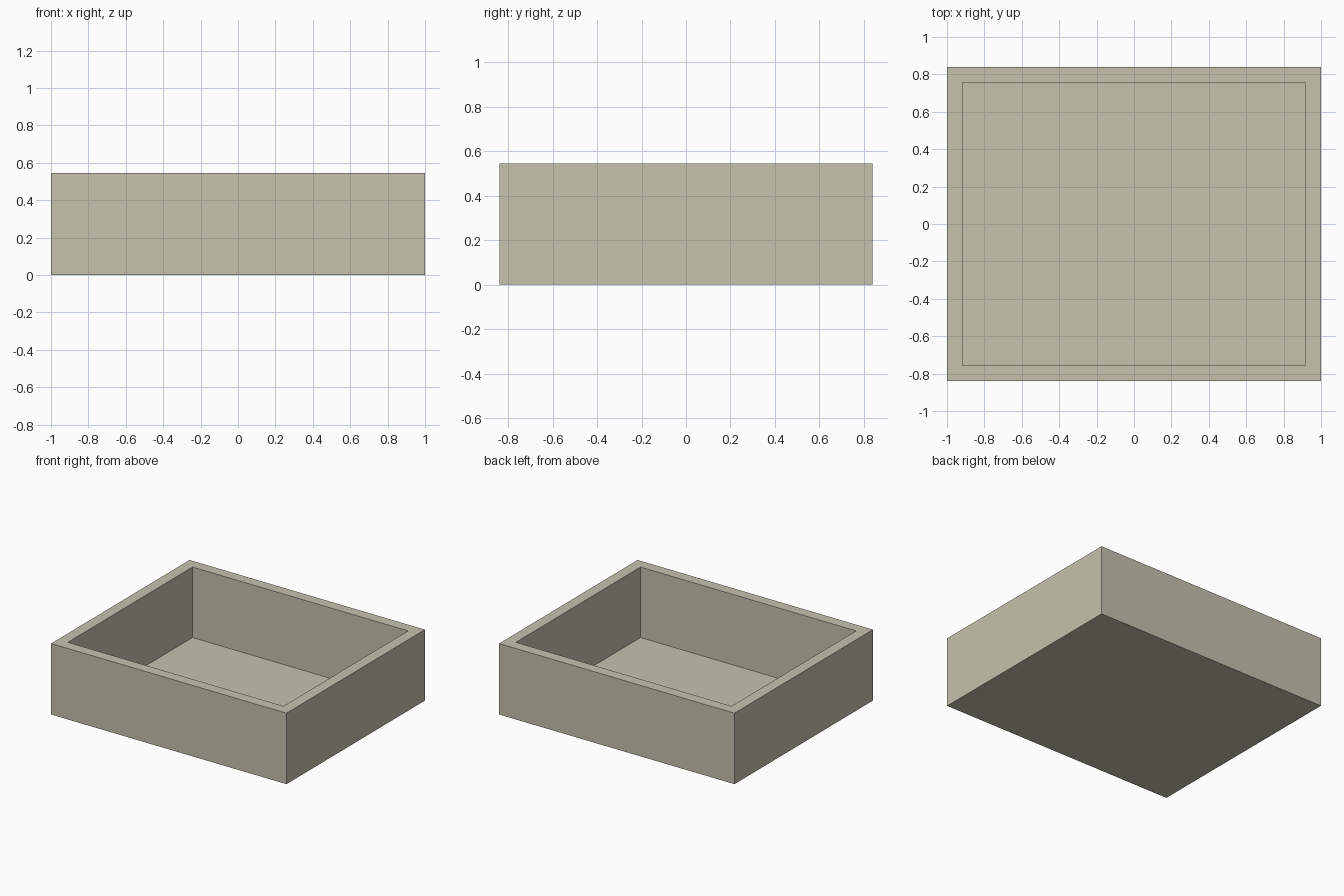
import bpy, bmesh

if "Cube" in bpy.data.objects:
    bpy.data.objects.remove(bpy.data.objects["Cube"])

HALF_X, HALF_Y, HEIGHT = 1.0, 0.84, 0.545
WALL, FLOOR = 0.084, 0.004

# Open tray: solid block, top face inset to a rim, then sunk to a thin floor
bm = bmesh.new()
bmesh.ops.create_cube(bm, size=1.0)
for v in bm.verts:
    v.co = (v.co.x * 2 * HALF_X, v.co.y * 2 * HALF_Y, (v.co.z + 0.5) * HEIGHT)
bm.normal_update()
top = max(bm.faces, key=lambda f: f.calc_center_median().z)
bmesh.ops.inset_region(bm, faces=[top], thickness=WALL, use_even_offset=True)
ext = bmesh.ops.extrude_discrete_faces(bm, faces=[top])
for v in ext["faces"][0].verts:
    v.co.z = FLOOR
bmesh.ops.recalc_face_normals(bm, faces=bm.faces[:])

mesh = bpy.data.meshes.new("tray")
bm.to_mesh(mesh)
bm.free()
tray = bpy.data.objects.new("tray", mesh)
bpy.context.collection.objects.link(tray)

# Pale olive-grey finish
mat = bpy.data.materials.new("pale_olive")
mat.diffuse_color = (0.56, 0.54, 0.42, 1.0)
mat.use_nodes = True
mat.node_tree.nodes["Principled BSDF"].inputs["Base Color"].default_value = mat.diffuse_color
mesh.materials.append(mat)
